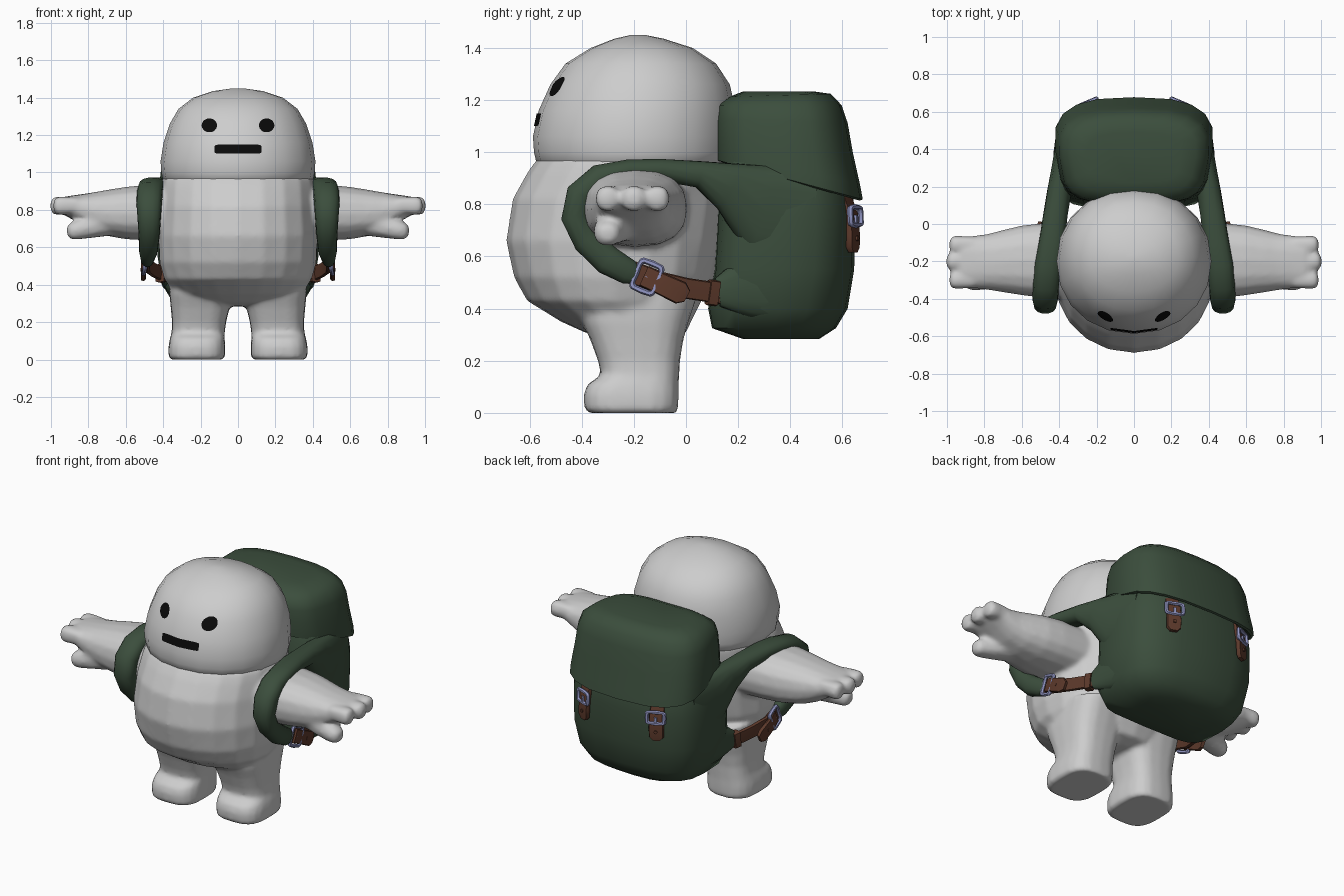
import bpy, bmesh, math
from mathutils import Vector as V

if "Cube" in bpy.data.objects:
    bpy.data.objects.remove(bpy.data.objects["Cube"])


def material(name, r, g, b):
    m = bpy.data.materials.new(name)
    m.diffuse_color = (r, g, b, 1)
    m.use_nodes = True
    m.node_tree.nodes["Principled BSDF"].inputs["Base Color"].default_value = m.diffuse_color
    return m


GREY = material("pale grey skin", .61, .61, .61)
GREEN = material("dark green canvas", .044, .076, .046)
BROWN = material("brown leather", .108, .041, .024)
METAL = material("lilac metal", .28, .30, .54)
BLACK = material("black", .003, .003, .003)


def finish(name, bm, mat, mirror):
    bmesh.ops.recalc_face_normals(bm, faces=bm.faces)
    me = bpy.data.meshes.new(name)
    bm.to_mesh(me)
    bm.free()
    ob = bpy.data.objects.new(name, me)
    bpy.context.collection.objects.link(ob)
    me.materials.append(mat)
    if mirror:
        ob.modifiers.new("mirror", 'MIRROR').use_mirror_merge = False
    return ob


def loft(name, rings, mat, mirror=False, closed=False):
    """Skin a list of point rings, capping the ends unless closed."""
    bm = bmesh.new()
    vs = [[bm.verts.new(p) for p in r] for r in rings]
    n = len(rings[0])
    for k in range(len(vs) if closed else len(vs) - 1):
        a, b = vs[k], vs[(k + 1) % len(vs)]
        for i in range(n):
            j = (i + 1) % n
            bm.faces.new((a[i], a[j], b[j], b[i]))
    if not closed:
        bm.faces.new(vs[0])
        bm.faces.new(vs[-1])
    return finish(name, bm, mat, mirror)


def oval(n, p, front=None):
    """Unit superellipse points, optionally with another exponent on the front half."""
    out = []
    for i in range(n):
        a = 2 * math.pi * i / n
        c, s = math.cos(a), math.sin(a)
        e = 2 / (front if front and s < -1e-6 else p)
        out.append((math.copysign(abs(c) ** e, c), math.copysign(abs(s) ** e, s)))
    return out


def zrings(rows, p, front=None, taper=0, n=20):
    """Horizontal rings from rows (z, half width, y front, y back, [tilt], [x centre])."""
    out = []
    for z, rx, y0, y1, *more in rows:
        tilt = more[0] if more else 0
        x0 = more[1] if len(more) > 1 else 0
        cy, ry = (y0 + y1) / 2, (y1 - y0) / 2
        out.append([V((x0 + rx * c * (1 + taper * s), cy + ry * s, z + tilt * ry * s))
                    for c, s in oval(n, p, front)])
    return out


def sweep(name, path, side, mat, p=2.4, n=14, mirror=True):
    """Tube along (x, y, z, half size along side, half size across)."""
    pts = [V(q[:3]) for q in path]
    rings = []
    for i, q in enumerate(path):
        t = (pts[min(i + 1, len(pts) - 1)] - pts[max(i - 1, 0)]).normalized()
        s = V(side)
        s = (s - t * s.dot(t)).normalized()
        m = t.cross(s)
        rings.append([pts[i] + s * q[3] * a + m * q[4] * b for a, b in oval(n, p)])
    return loft(name, rings, mat, mirror)


def buckle(name, c, u, v, a, b, r=.012):
    """Rounded rectangular ring with a prong."""
    c, u, v = V(c), V(u).normalized(), V(v).normalized()
    w = u.cross(v)
    rings = []
    for x, y in oval(16, 6):
        o = u * x * a + v * y * b
        d = o.normalized()
        rings.append([c + o + d * r * math.cos(k * math.pi / 3) + w * r * math.sin(k * math.pi / 3)
                      for k in range(6)])
    loft(name + "_frame", rings, METAL, True, True)
    e0, e1 = c - v * b * .1, c + v * b
    sweep(name + "_prong", [(*e0, .009, .009), (*e1, .009, .009)], u, METAL, n=8)


# Torso and head
body = loft("body", zrings([(.285, .12, -.28, -.08), (.305, .24, -.38, 0), (.35, .34, -.48, .02),
                            (.43, .395, -.61, .06), (.52, .42, -.66, .11), (.66, .425, -.69, .14),
                            (.82, .415, -.665, .16), (.92, .41, -.61, .17), (.965, .405, -.578, .17),
                            (1.0, .37, -.54, .14)], 2.1), GREY)
head = loft("head", zrings([(.945, .385, -.555, .16), (.96, .402, -.574, .182), (1.0, .41, -.583, .19),
                            (1.06, .414, -.587, .19),
                            (1.16, .398, -.565, .19), (1.26, .365, -.52, .168), (1.34, .318, -.462, .115),
                            (1.40, .24, -.365, .025), (1.435, .135, -.275, -.085),
                            (1.45, .03, -.21, -.16)], 2.1), GREY)

# Leg with rounded toe
limbs = [loft("leg", zrings([(0, .14, -.375, -.035, 0, .22), (.015, .152, -.39, -.03, 0, .22),
                             (.07, .152, -.393, -.028, 0, .22), (.11, .147, -.378, -.028, 0, .218),
                             (.145, .142, -.325, -.026, 0, .213), (.2, .145, -.338, -.023, 0, .208),
                             (.28, .158, -.367, -.01, 0, .202), (.35, .17, -.40, .01, 0, .197),
                             (.47, .17, -.41, .05, 0, .2)], 3), GREY)]

# Arm, fingers and thumb
limbs.append(sweep("arm", [(.2, -.195, .785, .21, .155), (.4, -.195, .785, .203, .15),
                           (.5, -.195, .785, .199, .148), (.6, -.195, .783, .187, .14),
                           (.7, -.2, .785, .167, .124), (.78, -.203, .795, .15, .102),
                           (.86, -.203, .812, .14, .072), (.92, -.203, .822, .132, .052),
                           (.95, -.203, .822, .112, .035)], (0, 1, 0), GREY, n=16, mirror=False))
for i, (y, end) in enumerate([(-.3, .987), (-.2, 1.002), (-.11, .987)]):
    limbs.append(sweep(f"finger_{i + 1}", [(.86, y, .825, .044, .044), (end - .03, y, .822, .048, .051),
                                           (end - .01, y, .82, .041, .043), (end, y, .82, .022, .022)],
                       (0, 1, 0), GREY, n=10, mirror=False))
limbs.append(sweep("thumb", [(.62, -.235, .76, .09, .1), (.72, -.26, .735, .085, .08),
                             (.8, -.285, .708, .068, .062), (.86, -.3, .692, .057, .052),
                             (.897, -.303, .682, .047, .044), (.913, -.305, .68, .024, .024)],
                   (0, 1, 0), GREY, n=10, mirror=False))

# Merge torso and limbs into one soft skin
bpy.ops.object.select_all(action='DESELECT')
for ob in limbs + [body]:
    ob.select_set(True)
bpy.context.view_layer.objects.active = body
bpy.ops.object.join()
mir = body.modifiers.new("mirror", 'MIRROR')
mir.use_bisect_axis[0] = True
rem = body.modifiers.new("remesh", 'REMESH')
rem.mode = 'VOXEL'
rem.voxel_size = .013
rem.use_smooth_shade = True
smo = body.modifiers.new("smooth", 'SMOOTH')
smo.factor = .5
smo.iterations = 6

# Eyes and mouth: thin plates laid on the face
bpy.context.view_layer.update()


def face_plate(name, x0, z0, a, b, p, mirror):
    bm = bmesh.new()
    cols = []
    for i in range(17):
        x = -math.cos(math.pi * i / 16)
        h = max(.02, (1 - abs(x) ** p)) ** (1 / p)
        col = []
        for k in (-1, -.5, 0, .5, 1):
            px, pz = x0 + a * x, z0 + b * h * k
            hit, loc, _, _ = head.ray_cast(V((px, -2, pz)), V((0, 1, 0)))
            col.append(bm.verts.new((px, loc.y - .005, pz)))
        cols.append(col)
    for c, d in zip(cols, cols[1:]):
        for k in range(4):
            bm.faces.new((c[k], d[k], d[k + 1], c[k + 1]))
    finish(name, bm, BLACK, mirror)


face_plate("eye", .153, 1.252, .041, .037, 2, True)
face_plate("mouth", 0, 1.125, .125, .024, 10, False)

# Backpack bag and its flap with a sloping lower edge
loft("backpack_bag", zrings([(.283, .24, .22, .51), (.325, .36, .1, .575), (.40, .405, .085, .62),
                             (.55, .43, .11, .645), (.75, .43, .12, .65), (.93, .41, .13, .63),
                             (1.0, .37, .15, .58)], 2.8, 5), GREEN)
loft("backpack_flap", zrings([(.915, .38, .16, .63, -.3), (.89, .405, .125, .665, -.28),
                              (.895, .42, .112, .678, -.27), (.94, .42, .11, .668, -.24),
                              (1.03, .41, .108, .640, -.12), (1.12, .40, .11, .62, -.03),
                              (1.18, .38, .12, .597, 0), (1.218, .33, .165, .555, .03),
                              (1.233, .25, .22, .49, 0)], 2.8, 4, .08), GREEN)

# Padded shoulder straps around the arms
X = (1, 0, 0)
sweep("shoulder_strap", [(.35, .48, .75, .06, .2), (.375, .3, .775, .065, .185), (.4, .17, .868, .065, .1),
                         (.42, .05, .915, .065, .052), (.44, -.1, .932, .068, .043),
                         (.46, -.22, .93, .07, .043), (.47, -.33, .9, .07, .055),
                         (.475, -.405, .835, .068, .058), (.475, -.425, .75, .062, .055),
                         (.475, -.38, .66, .056, .055), (.48, -.3, .585, .05, .058),
                         (.485, -.22, .54, .035, .05), (.485, -.19, .525, .02, .035)], X, GREEN, n=14)
sweep("strap_anchor", [(.33, .36, .50, .08, .16), (.37, .22, .48, .05, .115),
                       (.4, .12, .462, .022, .055)], X, GREEN)

# Side leather straps, keepers, loose ends and buckles
sweep("side_strap", [(.485, -.21, .54, .012, .044), (.48, -.1, .50, .012, .042), (.45, .0, .478, .012, .04),
                     (.40, .15, .455, .012, .04)], X, BROWN, 6, 8)
sweep("strap_keeper", [(.418, .085, .463, .026, .05), (.405, .12, .458, .026, .05)], X, BROWN, 6, 8)
sweep("strap_loose_end", [(.497, -.16, .525, .012, .042), (.507, -.1, .497, .012, .042),
                          (.507, -.02, .46, .012, .045), (.502, .003, .448, .01, .025)], X, BROWN, 6, 8)
sweep("strap_hole", [(.51, -.066, .48, .008, .008), (.522, -.066, .48, .01, .01)], (0, 1, 0), BROWN, n=8)
buckle("side_buckle", (.502, -.15, .521), (0, .38, .92), (.1, .92, -.38), .056, .045)

# Rear tabs and buckles that close the flap
S = (.92, -.39, 0)
sweep("rear_tab", [(.24, .61, .83, .042, .013), (.243, .634, .76, .042, .014), (.246, .641, .68, .044, .014),
                   (.247, .64, .635, .042, .014), (.247, .64, .615, .022, .012)], S, BROWN, 6, 8)
sweep("rear_tab_hole", [(.246, .644, .67, .01, .01), (.253, .661, .67, .01, .01)], (1, 0, 0), BROWN, n=8)
buckle("rear_buckle", (.247, .650, .755), S, (0, .05, -1), .05, .034)

# Smooth shading, keeping sharp edges
for ob in bpy.data.objects:
    ob.select_set(True)
bpy.context.view_layer.objects.active = head
bpy.ops.object.shade_smooth_by_angle(angle=math.radians(45))
